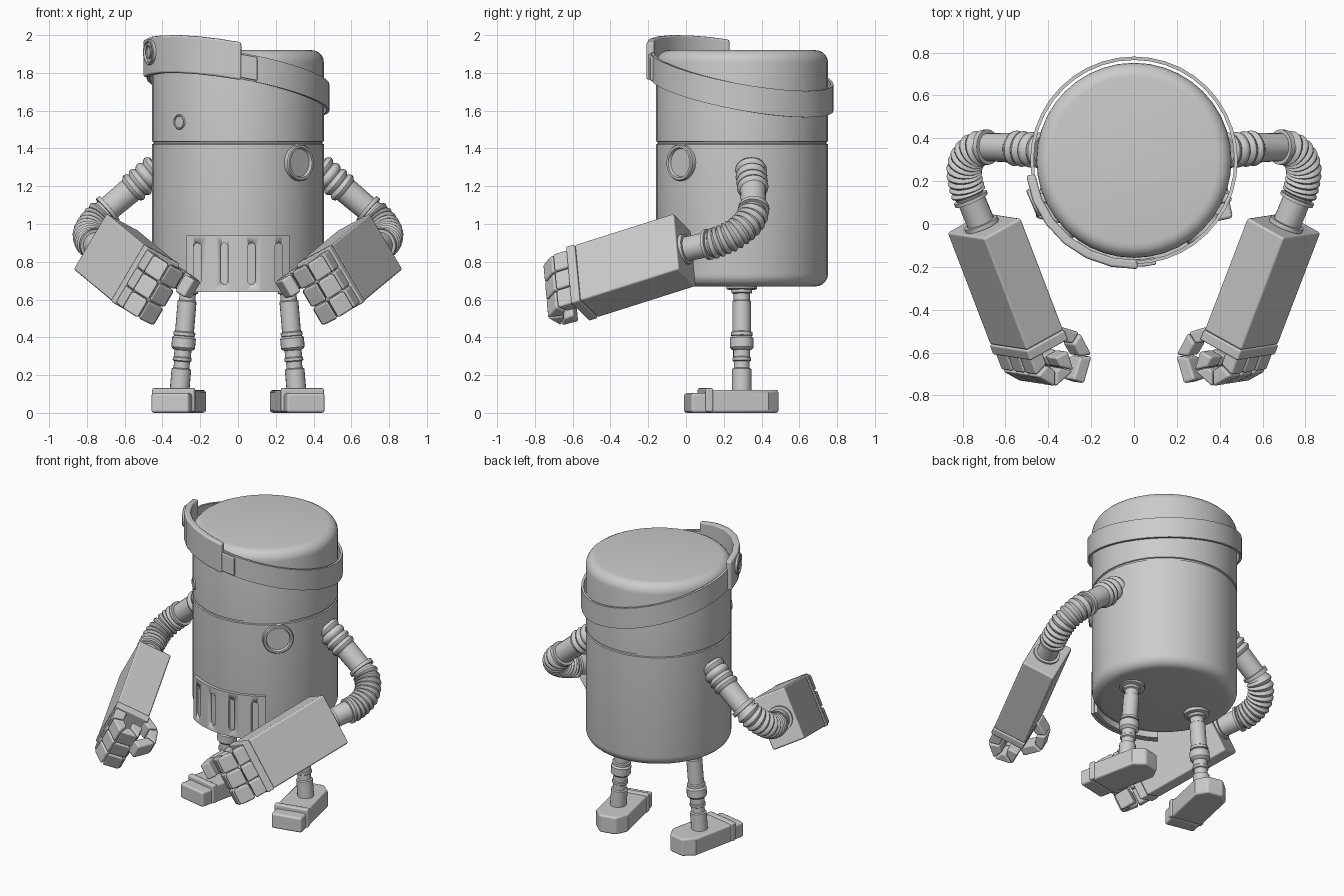
import bpy, bmesh, math
from mathutils import Vector, Matrix

if "Cube" in bpy.data.objects:
    bpy.data.objects.remove(bpy.data.objects["Cube"])

C = Vector((0, 0.297, 0))          # body axis


def finish(name, bm, mirror=False, bevel=0.0, angle=35):
    bmesh.ops.remove_doubles(bm, verts=bm.verts, dist=1e-5)
    bmesh.ops.recalc_face_normals(bm, faces=bm.faces)
    me = bpy.data.meshes.new(name)
    bm.to_mesh(me)
    bm.free()
    ob = bpy.data.objects.new(name, me)
    bpy.context.collection.objects.link(ob)
    me.shade_smooth()
    me.set_sharp_from_angle(angle=math.radians(angle))
    if bevel:
        b = ob.modifiers.new("bevel", 'BEVEL')
        b.width, b.segments, b.limit_method = bevel, 2, 'ANGLE'
        b.angle_limit = math.radians(40)
        b.harden_normals = True
    if mirror:
        ob.modifiers.new("mirror", 'MIRROR')
    return ob


def skin(bm, rings, cap=True):
    # join consecutive vertex rings with quads
    vs = [[bm.verts.new(p) for p in r] for r in rings]
    n = len(vs[0])
    for a, b in zip(vs, vs[1:]):
        for i in range(n):
            bm.faces.new((a[i], a[(i + 1) % n], b[(i + 1) % n], b[i]))
    if cap:
        bm.faces.new(vs[0])
        bm.faces.new(vs[-1])


def lathe(bm, origin, axis, profile, n=24):
    rot = Vector(axis).to_track_quat('Z', 'Y')
    skin(bm, [[Vector(origin) + rot @ Vector((r * math.cos(2 * math.pi * i / n), r * math.sin(2 * math.pi * i / n), h))
               for i in range(n)] for r, h in profile])


def arc_slab(bm, r0, r1, a0, a1, zf, half, n):
    # curved slab round the body axis, zf(direction) gives its middle height
    rings = []
    for i in range(n + 1):
        a = math.radians(a0 + (a1 - a0) * i / n)
        d = Vector((math.cos(a), math.sin(a), 0))
        z = zf(d)
        rings.append([C + d * r + Vector((0, 0, z + h)) for r, h in
                      ((r0, -half), (r1, -half), (r1, half), (r0, half))])
    skin(bm, rings, cap=(a1 - a0) < 359)


def block(bm, centre, x, y, z, size):
    m = Matrix((x, y, z)).transposed().to_4x4() @ Matrix.Diagonal((*size, 1))
    bmesh.ops.create_cube(bm, size=1, matrix=Matrix.Translation(centre) @ m)


# body with rounded ends and a seam
bm = bmesh.new()
R, f = 0.455, 0.065
prof = [(R - f + f * math.sin(t), 0.67 + f - f * math.cos(t)) for t in [i * math.pi / 10 for i in range(6)]]
prof += [(R, 1.422), (R - .008, 1.425), (R - .008, 1.435), (R, 1.438)]
prof += [(R - f + f * math.cos(t), 1.92 - f + f * math.sin(t)) for t in [i * math.pi / 10 for i in range(6)]]
lathe(bm, C, (0, 0, 1), prof, 40)
finish("body", bm)

# tilted strap, front plate and clasp
tilt = lambda d: 1.755 - 0.085 * (d.x + d.y)
bm = bmesh.new()
arc_slab(bm, 0.468, 0.484, 0, 360, tilt, 0.07, 40)
finish("head_strap", bm)
bm = bmesh.new()
arc_slab(bm, 0.465, 0.508, 188, 272, lambda d: tilt(d) + .025, 0.1, 6)
finish("strap_plate", bm, bevel=.012)
bm = bmesh.new()
arc_slab(bm, 0.462, 0.497, 270, 282, tilt, 0.062, 2)
finish("strap_clasp", bm, bevel=.006)


# round fittings: plate lens, small eye hole, side port
def fitting(name, angle, dist, z, r, out):
    a = math.radians(angle)
    d = Vector((math.cos(a), math.sin(a), 0))
    b = bmesh.new()
    lathe(b, C + d * dist + Vector((0, 0, z)), d,
          [(r, -.03), (r, out * .7), (r * .95, out), (r * .82, out), (r * .76, out * .3), (r * .3, out * .3)], 28)
    finish(name, b)


fitting("plate_lens", 203, 0.505, 1.91, 0.068, 0.014)
fitting("lens_centre", 203, 0.51, 1.91, 0.035, 0.008)
fitting("eye_hole", 227, 0.452, 1.54, 0.04, 0.010)
fitting("side_port", 315, 0.452, 1.325, 0.097, 0.022)

# curved vent panel with four slots cut through its front layer
bm = bmesh.new()
arc_slab(bm, 0.435, 0.461, 235.5, 304.5, lambda d: 0.79, 0.146, 14)
finish("vent_back", bm)
bm = bmesh.new()
arc_slab(bm, 0.455, 0.476, 235, 305, lambda d: 0.79, 0.15, 14)
vent = finish("vent_panel", bm)
bm = bmesh.new()
for x in (-0.215, -0.072, 0.072, 0.215):
    cap = [(x + .02 * math.cos(t), .79 + (.09 if i < 7 else -.09) + .02 * math.sin(t))
           for i, t in enumerate([k * math.pi / 6 for k in range(7)] + [k * math.pi / 6 for k in range(6, 13)])]
    skin(bm, [[(px, y, pz) for px, pz in cap] for y in (-0.3, 0.1)])
cutter = finish("slot_cutter", bm)
cutter.hide_render = True
mod = vent.modifiers.new("slots", 'BOOLEAN')
mod.object, mod.operation, mod.solver = cutter, 'DIFFERENCE', 'EXACT'
bpy.context.view_layer.objects.active = vent
bpy.ops.object.modifier_apply(modifier="slots")
bpy.data.objects.remove(cutter)

# ribbed arm tube swept along a smooth path
pts = [Vector(p) for p in ((.40, .34, 1.32), (.52, .35, 1.22), (.64, .36, 1.12), (.74, .345, 1.03),
                           (.79, .27, .955), (.78, .17, .905), (.745, .08, .885), (.70, -.03, .86))]


def along(t):
    s = t * (len(pts) - 1)
    i = min(int(s), len(pts) - 2)
    s -= i
    p0, p1, p2, p3 = (pts[max(0, min(len(pts) - 1, i + k))] for k in (-1, 0, 1, 2))
    return .5 * (2 * p1 + (p2 - p0) * s + (2 * p0 - 5 * p1 + 4 * p2 - p3) * s ** 2
                 + (3 * p1 - p0 - 3 * p2 + p3) * s ** 3)


stations = []
for a, b, ribs in ((0.04, 0.2, 4), (0.38, 0.77, 10)):
    for k in range(ribs):
        w = (b - a) / ribs
        stations += [(a + w * (k + o), r) for o, r in ((0, .069), (.25, .08), (.5, .084), (.75, .08))]
    stations.append((b, .069))
for c in (0.35, 0.80, 0.955):
    stations += [(c - .013, .066), (c - .012, .083), (c + .012, .083), (c + .013, .066)]
stations.sort()
bm = bmesh.new()
rings, ref = [], Vector((0, 1, 0))
for t, r in stations + [(1, .066)]:
    tan = (along(min(1, t + .01)) - along(max(0, t - .01))).normalized()
    ref = (ref - tan * ref.dot(tan)).normalized()
    side = tan.cross(ref)
    rings.append([along(t) + r * (ref * math.cos(k * math.pi / 10) + side * math.sin(k * math.pi / 10))
                  for k in range(20)])
skin(bm, rings)
finish("arm_tube", bm, mirror=True)

# forearm frame: d runs to the hand, u across the knuckles, w inward
d = Vector((-.343, -.896, -.284)).normalized()
u = Vector((.49, .038, -.87))
u = (u - d * u.dot(d)).normalized()
w = u.cross(d)
B = Vector((.70, -.006, .863))
F = B + d * .635

bm = bmesh.new()
block(bm, B + d * .292, u, w, d, (.345, .218, .585))
finish("forearm", bm, mirror=True, bevel=.012)
bm = bmesh.new()
block(bm, B + d * .61, u, w, d, (.35, .223, .05))
finish("wrist_plate", bm, mirror=True, bevel=.008)


# jointed fingers: tapered blocks mitred along a curled path of (w, d) points
def finger(b, uc, width, thick, path):
    P = [Vector(p) for p in path]
    rings = []
    for i, p in enumerate(P):
        t = (P[min(i + 1, len(P) - 1)] - P[max(i - 1, 0)]).normalized()
        n = Vector((-t.y, t.x)) * thick / 2
        rings.append([F + u * (uc + s * width / 2) + w * q.x + d * q.y
                      for s, q in ((-1, p - n), (1, p - n), (1, p + n), (-1, p + n))])
    for ra, rb in zip(rings, rings[1:]):
        skin(b, [[v.lerp(o, .03) for v, o in zip(ra, rb)], [v.lerp(o, .03) for v, o in zip(rb, ra)]])


bm = bmesh.new()
for uc in (-.108, 0.003, .114):
    finger(bm, uc, .106, .075, [(-.065, -.01), (-.068, .075), (-.015, .145), (.06, .13), (.06, .05)])
finish("fingers", bm, mirror=True, bevel=.012)
bm = bmesh.new()
finger(bm, -.105, .105, .065, [(.09, -.04), (.165, .02), (.178, .12), (.09, .215)])
finish("thumb", bm, mirror=True, bevel=.012)

# legs: stepped tubes leaning slightly outward
bm = bmesh.new()
top, bot = Vector((.262, .295, .68)), Vector((.31, .295, .11))
lathe(bm, top, bot - top, [(.08, 0), (.08, .025), (.055, .03), (.055, .045), (.043, .05), (.043, .085), (.05, .09),
                           (.05, .25), (.058, .255), (.058, .272), (.052, .275), (.063, .285), (.063, .335),
                           (.055, .345), (.045, .35), (.045, .385), (.05, .39), (.05, .405), (.042, .41), (.042, .445),
                           (.052, .45), (.052, .575)], 20)
finish("leg", bm, mirror=True)

# feet: sole with chamfered heel, toe cap and ridge, toes turned out
turn = Matrix.Translation((.31, .247, 0)) @ Matrix.Rotation(math.radians(12), 4, 'Z')
ax = [turn.to_3x3() @ Vector(a) for a in ((1, 0, 0), (0, 1, 0), (0, 0, 1))]
bm = bmesh.new()
sole = [(-.108, -.15), (.108, -.15), (.108, .17), (.055, .24), (-.055, .24), (-.108, .17)]
skin(bm, [[turn @ Vector((x, y, z)) for x, y in sole] for z in (0, .122)])
finish("foot", bm, mirror=True, bevel=.015)
bm = bmesh.new()
block(bm, turn @ Vector((0, -.195, .052)), *ax, (.206, .10, .104))
finish("toe_cap", bm, mirror=True, bevel=.015)
bm = bmesh.new()
block(bm, turn @ Vector((0, -.148, .068)), *ax, (.23, .04, .126))
finish("toe_ridge", bm, mirror=True, bevel=.01)
